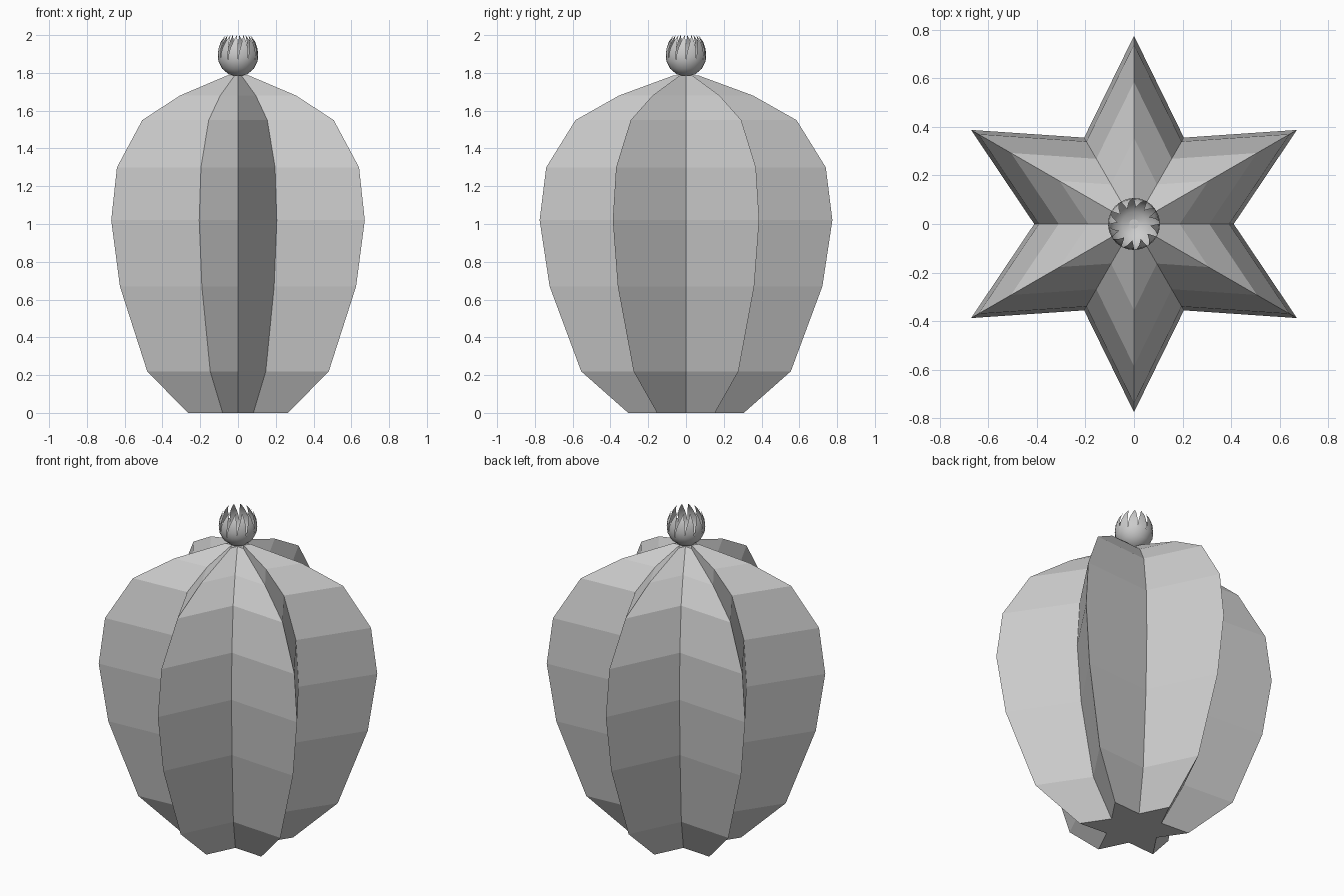
import bpy
import bmesh
from math import sin, cos, pi

if "Cube" in bpy.data.objects:
    bpy.data.objects.remove(bpy.data.objects["Cube"])


def make_object(name, bm):
    bmesh.ops.recalc_face_normals(bm, faces=bm.faces)
    mesh = bpy.data.meshes.new(name)
    bm.to_mesh(mesh)
    bm.free()
    obj = bpy.data.objects.new(name, mesh)
    bpy.context.collection.objects.link(obj)
    return obj


def polar(r, a, z):
    return (r * cos(a), r * sin(a), z)


# Ribbed cactus body: six-pointed star section lofted along a profile
RIBS = 6
VALLEY = 0.53
profile = [(0.306, 0), (0.555, 0.22), (0.722, 0.67), (0.775, 1.02),
           (0.74, 1.30), (0.585, 1.55), (0.355, 1.68), (0.07, 1.785)]
bm = bmesh.new()
rings = []
for r, z in profile:
    rings.append([bm.verts.new(polar(r * (1 if i % 2 else VALLEY), i * pi / RIBS, z))
                  for i in range(2 * RIBS)])
n = 2 * RIBS
for lo, hi in zip(rings, rings[1:]):
    for i in range(n):
        j = (i + 1) % n
        bm.faces.new((lo[i], lo[j], hi[j], hi[i]))
bm.faces.new(rings[0][::-1])
bm.faces.new(rings[-1])
make_object("cactus_body", bm)

# Flower bud: pointed petals wrapped round an open ball, slightly swirled
PETALS = 12
# radius, height, petal width (fraction of its share of the circle), swirl
petal = [(0.012, 1.783, 1, 0), (0.05, 1.793, 1, 0), (0.085, 1.823, 1, 0),
         (0.104, 1.862, 1, 0), (0.107, 1.895, 0.95, 0.02),
         (0.103, 1.93, 0.8, 0.06), (0.09, 1.966, 0.5, 0.11)]
bm = bmesh.new()
for k in range(PETALS):
    a = 2 * pi * (k + 0.5) / PETALS
    rows = []
    for r, z, w, s in petal:
        h = w * pi / PETALS
        rows.append([bm.verts.new(polar(r, a + s + t * h, z)) for t in (-1, 0, 1)])
    tip = bm.verts.new(polar(0.068, a + 0.16, 2.0))
    for lo, hi in zip(rows, rows[1:]):
        for i in range(2):
            bm.faces.new((lo[i], lo[i + 1], hi[i + 1], hi[i]))
    for i in range(2):
        bm.faces.new((rows[-1][i], rows[-1][i + 1], tip))
bmesh.ops.remove_doubles(bm, verts=bm.verts, dist=0.0005)
for f in bm.faces:
    f.smooth = True
make_object("flower_bud", bm)
